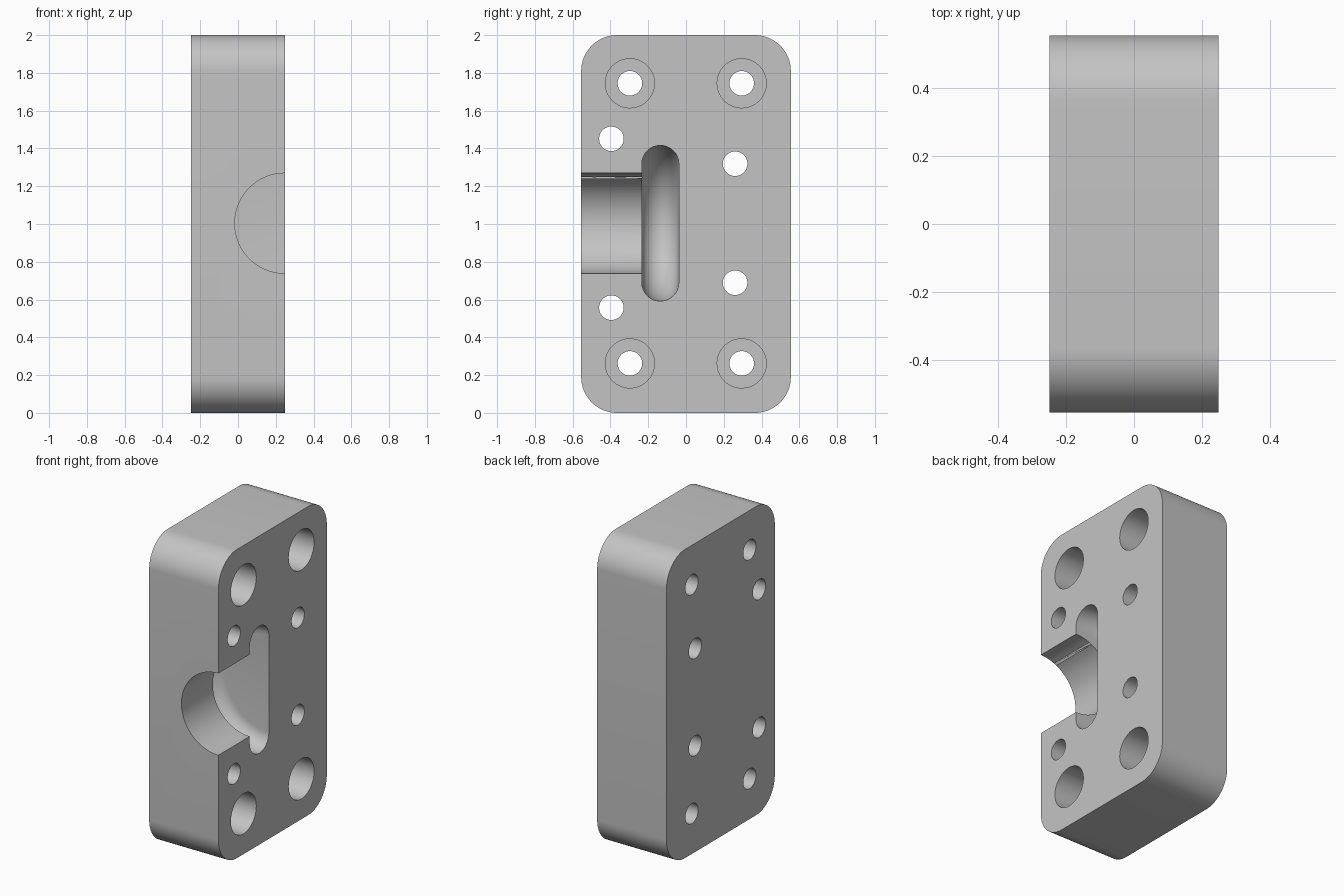
import bpy, bmesh, math
from mathutils import Matrix, Vector

cube = bpy.data.objects.get("Cube")
if cube:
    bpy.data.objects.remove(cube, do_unlink=True)

HX, HY, HEIGHT, CORNER = 0.248, 0.555, 2.0, 0.19
MID = HEIGHT / 2 + 0.004

grey = bpy.data.materials.new("plain grey")
grey.use_nodes = True
colour = (0.55, 0.55, 0.55, 1)
grey.diffuse_color = colour
grey.node_tree.nodes["Principled BSDF"].inputs["Base Color"].default_value = colour


def make_object(name, bm):
    bmesh.ops.recalc_face_normals(bm, faces=bm.faces)
    mesh = bpy.data.meshes.new(name)
    bm.to_mesh(mesh)
    bm.free()
    mesh.materials.append(grey)
    obj = bpy.data.objects.new(name, mesh)
    bpy.context.collection.objects.link(obj)
    return obj


def cylinder(name, radius, start, end, segments=64):
    """Closed cylinder between two points."""
    start, end = Vector(start), Vector(end)
    axis = end - start
    turn = axis.to_track_quat('Z', 'Y').to_matrix().to_4x4()
    bm = bmesh.new()
    bmesh.ops.create_cone(bm, cap_ends=True, segments=segments, radius1=radius,
                          radius2=radius, depth=axis.length,
                          matrix=Matrix.Translation((start + end) / 2) @ turn)
    return make_object(name, bm)


def rounded_disc(name, centre, radius, half, steps=16, segments=128):
    """Disc around the y axis with a fully rounded rim."""
    bm = bmesh.new()
    profile = [(0, -half)]
    for i in range(steps + 1):
        a = math.pi * (i / steps - 0.5)
        profile.append((radius - half + half * math.cos(a), half * math.sin(a)))
    profile.append((0, half))
    verts = [bm.verts.new((r, y, 0)) for r, y in profile]
    edges = [bm.edges.new(pair) for pair in zip(verts, verts[1:])]
    bmesh.ops.spin(bm, geom=verts + edges, cent=(0, 0, 0), axis=(0, 1, 0),
                   angle=2 * math.pi, steps=segments)
    bmesh.ops.remove_doubles(bm, verts=bm.verts, dist=0.0001)
    bmesh.ops.translate(bm, verts=bm.verts, vec=centre)
    return make_object(name, bm)


# Block with four rounded corners, extruded along x
bm = bmesh.new()
outline = []
for k, (sy, sz) in enumerate([(1, 1), (-1, 1), (-1, -1), (1, -1)]):
    for i in range(17):
        a = math.pi / 2 * (k + i / 16)
        outline.append(bm.verts.new((-HX,
                                     sy * (HY - CORNER) + CORNER * math.cos(a),
                                     1 + sz * (1 - CORNER) + CORNER * math.sin(a))))
face = bm.faces.new(outline)
top = bmesh.ops.extrude_face_region(bm, geom=[face])
bmesh.ops.translate(bm, vec=(2 * HX, 0, 0),
                    verts=[v for v in top["geom"] if isinstance(v, bmesh.types.BMVert)])
block = make_object("mounting_block", bm)

# Half-round channel and the round-rimmed groove behind it
cutters = [
    cylinder("channel_cutter", 0.265, (HX, -1, MID), (HX, -0.14, MID), 96),
    rounded_disc("groove_cutter", (HX, -0.136, MID), 0.412, 0.098),
]

# Counterbored corner holes
for y in (-0.297, 0.295):
    for z in (0.262, 1.745):
        cutters.append(cylinder("bolt_hole_cutter", 0.065, (-1, y, z), (1, y, z)))
        cutters.append(cylinder("counterbore_cutter", 0.13, (HX - 0.27, y, z), (1, y, z)))

# Plain through holes
for y, offset in ((-0.395, 0.447), (0.26, 0.315)):
    for side in (-1, 1):
        z = MID + side * offset
        cutters.append(cylinder("pin_hole_cutter", 0.065, (-1, y, z), (1, y, z)))

for cutter in cutters:
    mod = block.modifiers.new(cutter.name, 'BOOLEAN')
    mod.operation = 'DIFFERENCE'
    mod.solver = 'EXACT'
    mod.object = cutter

# Apply the cuts, then drop the cutters
bpy.context.view_layer.objects.active = block
for obj in bpy.context.selected_objects:
    obj.select_set(False)
block.select_set(True)
for mod in list(block.modifiers):
    bpy.ops.object.modifier_apply(modifier=mod.name)
for cutter in cutters:
    bpy.data.objects.remove(cutter, do_unlink=True)
bpy.ops.object.shade_smooth_by_angle(angle=math.radians(30))
